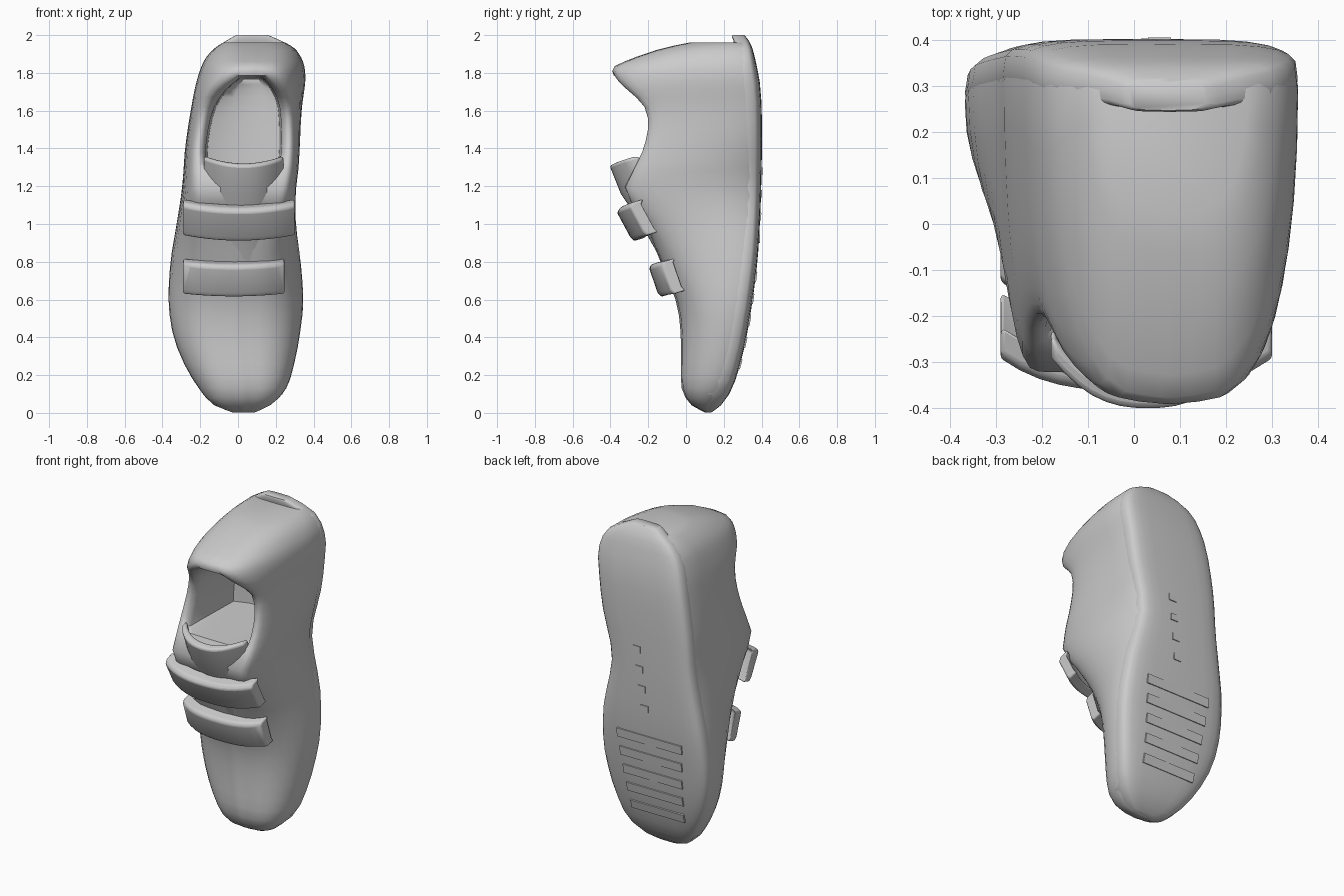
import bpy, bmesh, math

if "Cube" in bpy.data.objects:
    bpy.data.objects.remove(bpy.data.objects["Cube"])

# Shoe stations: z, left x, right x, sole y, top y, half width of flat top
STATIONS = [
    (0.003, -0.03, 0.09, 0.135, 0.105, 0.02),
    (0.04, -0.125, 0.17, 0.185, 0.035, 0.04),
    (0.12, -0.20, 0.25, 0.240, -0.015, 0.05),
    (0.25, -0.28, 0.295, 0.285, -0.022, 0.06),
    (0.40, -0.34, 0.325, 0.320, -0.022, 0.06),
    (0.58, -0.367, 0.345, 0.350, -0.045, 0.06),
    (0.80, -0.357, 0.335, 0.378, -0.130, 0.10),
    (1.00, -0.325, 0.322, 0.391, -0.215, 0.18),
    (1.18, -0.297, 0.325, 0.398, -0.320, 0.22),
    (1.29, -0.288, 0.335, 0.400, -0.275, 0.235),
    (1.40, -0.280, 0.338, 0.402, -0.225, 0.24),
    (1.53, -0.262, 0.338, 0.402, -0.200, 0.23),
    (1.63, -0.245, 0.342, 0.400, -0.225, 0.21),
    (1.71, -0.230, 0.352, 0.395, -0.310, 0.165),
    (1.77, -0.215, 0.357, 0.388, -0.368, 0.105),
    (1.83, -0.195, 0.352, 0.376, -0.378, 0.05),
    (1.88, -0.170, 0.335, 0.365, -0.270, 0.05),
    (1.93, -0.125, 0.300, 0.352, -0.120, 0.06),
    (1.96, -0.080, 0.250, 0.340, 0.020, 0.05),
    (2.00, -0.010, 0.160, 0.310, 0.220, 0.03),
]


def station(z):
    """Smoothly interpolated station values at height z."""
    s = STATIONS
    i = 0
    while i < len(s) - 2 and z > s[i + 1][0]:
        i += 1
    z0, z1 = s[i][0], s[i + 1][0]
    h = z1 - z0
    t = (z - z0) / h

    def slope(k, c):
        a, b = s[max(k - 1, 0)], s[min(k + 1, len(s) - 1)]
        return (b[c] - a[c]) / (b[0] - a[0])

    out = []
    for c in range(1, 6):
        out.append((2*t**3 - 3*t*t + 1) * s[i][c] + (t**3 - 2*t*t + t) * h * slope(i, c)
                   + (3*t*t - 2*t**3) * s[i + 1][c] + (t**3 - t*t) * h * slope(i + 1, c))
    return out


def loft(name, rings, angle=50):
    """Skin closed rings of points and cap both ends."""
    bm = bmesh.new()
    rows = [[bm.verts.new(p) for p in r] for r in rings]
    n = len(rows[0])
    for a, b in zip(rows, rows[1:]):
        for j in range(n):
            k = (j + 1) % n
            bm.faces.new((a[j], a[k], b[k], b[j]))
    bm.faces.new(rows[0])
    bm.faces.new(rows[-1])
    bmesh.ops.recalc_face_normals(bm, faces=bm.faces)
    me = bpy.data.meshes.new(name)
    bm.to_mesh(me)
    bm.free()
    ob = bpy.data.objects.new(name, me)
    bpy.context.collection.objects.link(ob)
    bpy.context.view_layer.objects.active = ob
    ob.select_set(True)
    bpy.ops.object.shade_smooth_by_angle(angle=math.radians(angle))
    ob.select_set(False)
    return ob


def sole_thickness(z, sy, ty):
    thin = 0.15 if z < 1.8 else 0.15 - 0.4 * (z - 1.8)
    return min(thin, (sy - ty) * 0.7)


def waist(z):
    """How far the sole is drawn in on the right at the arch."""
    return 0.07 * math.exp(-((z - 1.2) / 0.24) ** 2)


# Upper: arched sections, with the middle pushed in along the foot opening
def upper_ring(z, is_open):
    xl, xr, sy, ty, w = station(z)
    th = sole_thickness(z, sy, ty)
    yb = sy - 0.6 * th
    cx = (xl + xr) / 2
    hw = (xr - xl) / 2

    def half(pinch):
        pts = [(hw - 0.012 - pinch, sy - 0.3 * th)]
        for i in range(10):
            a = math.pi / 2 * i / 9
            x = w + (hw - w) * math.cos(a) ** 0.87 - pinch * 0.8 * (1 - i / 9) ** 5
            pts.append((x, yb - (yb - ty) * math.sin(a) ** 0.92))
        if is_open:
            return pts + [(w - 0.02, ty + 0.008), (w - 0.04, ty + 0.05), (w - 0.045, 0.02),
                          (w - 0.05, 0.19), (w * 0.4, 0.22)]
        return pts + [(w * f, ty - 0.006 * (1 - f)) for f in (0.9, 0.75, 0.6, 0.4, 0.15)]

    return ([(cx + x, y, z) for x, y in half(waist(z))]
            + [(cx - x, y, z) for x, y in reversed(half(0))])


levels = [0.003, 0.015, 0.04, 0.08, 0.13, 0.19] + [0.26 + 0.085 * i for i in range(13)]
upper = [upper_ring(z, False) for z in levels + [1.305]]
upper += [upper_ring(z, True) for z in (1.32, 1.38, 1.44, 1.5, 1.56, 1.62, 1.67, 1.71, 1.74, 1.765)]
upper += [upper_ring(z, False) for z in (1.785, 1.81, 1.835, 1.86, 1.89, 1.92, 1.945, 1.962)]
loft("upper", upper)


# Sole: rounded slab following the foot outline
def sole_ring(z):
    xl, xr, sy, ty, w = station(z)
    xr -= waist(z)
    th = sole_thickness(z, sy, ty)
    ring = []
    for i in range(24):
        a = 2 * math.pi * i / 24
        c, s = math.cos(a), math.sin(a)
        ring.append(((xl + xr) / 2 + (xr - xl) / 2 * math.copysign(abs(c) ** 0.5, c),
                     sy - th / 2 + th / 2 * math.copysign(abs(s) ** 0.5, s), z))
    return ring


loft("sole", [sole_ring(z) for z in [0.003, 0.015, 0.04, 0.1, 0.17] + [0.25 + 0.1 * i for i in range(16)]
              + [1.82, 1.88, 1.93, 1.97, 1.99, 2.0]])


# Curved bands across the instep: path gives (y, z) of the outer face
def band(name, x0, x1, path, thick, drop, power, lift, bevel):
    cx, hw = (x0 + x1) / 2, (x1 - x0) / 2
    rings = []
    for i in range(15):
        t = -1 + 2 * i / 14
        d, up = drop * abs(t) ** power, lift * t * t
        outer = [(cx + hw * t, y + d, z + up) for y, z in path]
        inner = [(x, y + thick, z + 0.3 * thick) for x, y, z in reversed(outer)]
        rings.append(outer + inner)
    ob = loft(name, rings, 40)
    mod = ob.modifiers.new("soft_edges", "BEVEL")
    mod.width, mod.segments, mod.limit_method = bevel, 3, "ANGLE"
    mod.angle_limit = math.radians(40)


band("tongue", -0.18, 0.24, [(-0.06, 0.64), (-0.16, 0.86), (-0.25, 1.02), (-0.345, 1.16), (-0.405, 1.31)],
     0.05, 0.11, 2.5, 0.04, 0.015)
band("upper_strap", -0.29, 0.30, [(-0.35, 1.085), (-0.365, 1.06), (-0.295, 0.93), (-0.275, 0.91)],
     0.06, 0.07, 3, 0.03, 0.02)
band("lower_strap", -0.29, 0.245, [(-0.185, 0.785), (-0.195, 0.765), (-0.15, 0.635), (-0.13, 0.615)],
     0.06, 0.07, 3, 0.015, 0.02)


# Tread bars under the forefoot and small studs under the arch
def tread(name, x, z, width, height):
    sy = station(z)[2]
    slope = (station(z + 0.02)[2] - station(z - 0.02)[2]) / 0.04
    bpy.ops.mesh.primitive_cube_add(size=1, location=(x, sy - 0.007, z),
                                    rotation=(-math.atan(slope), 0, 0))
    ob = bpy.context.object
    ob.name = name
    ob.scale = (width, 0.024, height)


for i in range(5):
    tread(f"tread_bar_{i + 1}", -0.01, 0.26 + 0.115 * i, 0.36 + 0.02 * i, 0.055)
for i in range(4):
    tread(f"arch_stud_{i + 1}", 0.01 + 0.015 * i, 0.92 + 0.12 * i, 0.05, 0.04)
